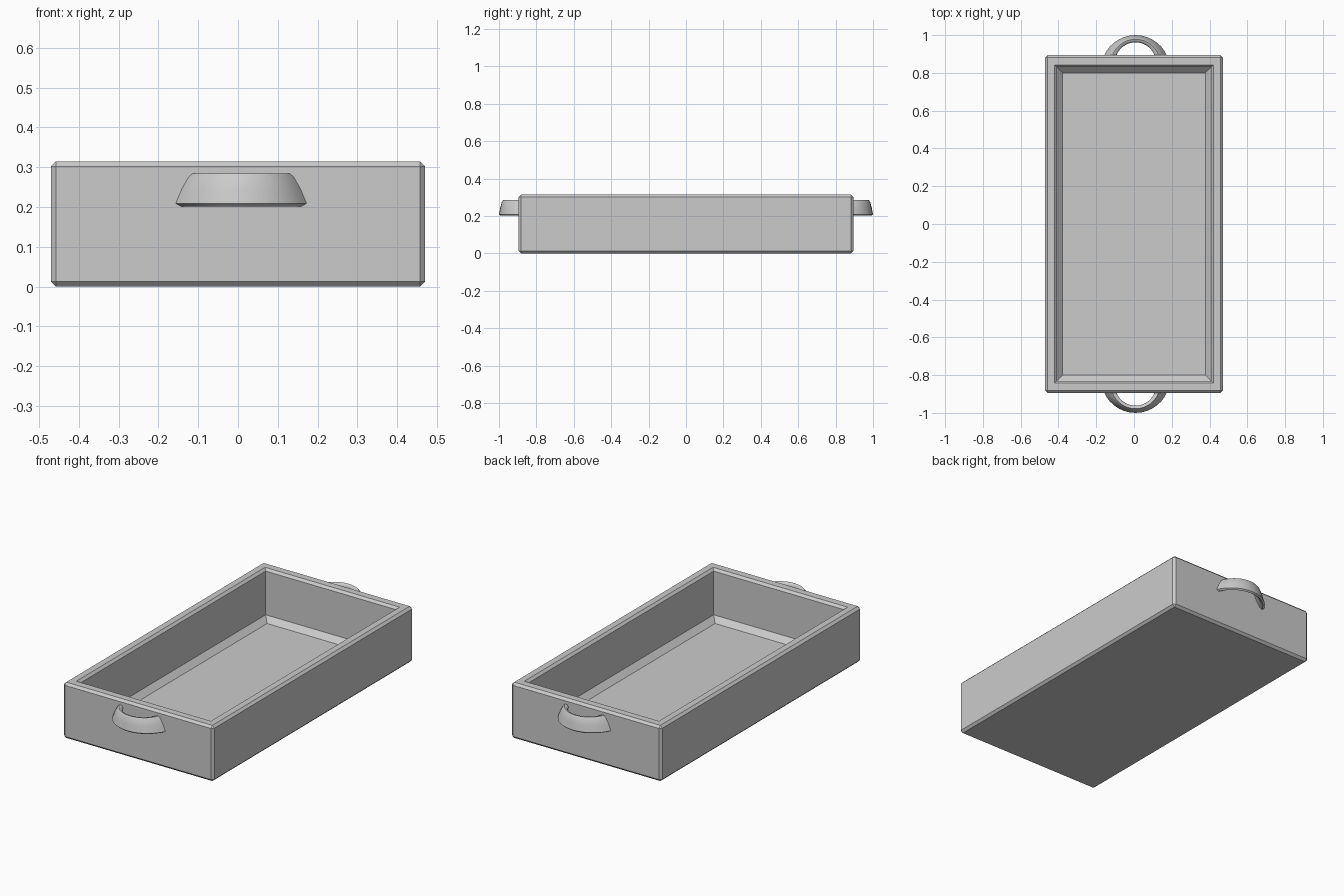
import bpy, bmesh, math

if "Cube" in bpy.data.objects:
    bpy.data.objects.remove(bpy.data.objects["Cube"])

HX, HY, H = 0.47, 0.895, 0.315      # tray outer half sizes and height
IX, IY, FLOOR = 0.408, 0.83, 0.025  # inner wall half sizes and floor level


def finish(bm, name):
    bmesh.ops.recalc_face_normals(bm, faces=bm.faces)
    mesh = bpy.data.meshes.new(name)
    bm.to_mesh(mesh)
    bm.free()
    obj = bpy.data.objects.new(name, mesh)
    bpy.context.collection.objects.link(obj)
    return obj


def bevel(bm, edges, width):
    bmesh.ops.bevel(bm, geom=edges, offset=width, offset_type='OFFSET',
                    segments=1, profile=0.5, affect='EDGES')


def make_tray():
    # Open box: block with its top inset and pushed down
    bm = bmesh.new()
    bmesh.ops.create_cube(bm, size=1)
    for v in bm.verts:
        v.co = (v.co.x * 2 * HX, v.co.y * 2 * HY, (v.co.z + 0.5) * H)
    top = max(bm.faces, key=lambda f: f.calc_center_median().z)
    bmesh.ops.inset_region(bm, faces=[top], thickness=0.05)
    for v in top.verts:
        v.co.x = math.copysign(IX, v.co.x)
        v.co.y = math.copysign(IY, v.co.y)
    rim_edges = list(top.edges)
    floor = bmesh.ops.extrude_discrete_faces(bm, faces=[top])["faces"][0]
    for v in floor.verts:
        v.co.z = FLOOR
    # Wide chamfer round the floor, narrow chamfer on rim and outer edges
    bevel(bm, list(floor.edges), 0.03)

    def is_narrow(e):
        a, b = e.verts[0].co, e.verts[1].co
        outer = all(abs(abs(p.x) - HX) < 1e-4 and abs(abs(p.y) - HY) < 1e-4 for p in (a, b))
        rim = all(abs(abs(p.x) - IX) < 1e-4 and abs(p.z - H) < 1e-4 for p in (a, b))
        return outer or rim
    bevel(bm, [e for e in bm.edges if is_narrow(e)], 0.013)
    return finish(bm, "tray")


# Handle cross-section: (half width at the wall, reach from the wall, z)
SECTION = [(0.165, 0.105, 0.209), (0.150, 0.098, 0.245), (0.133, 0.090, 0.275),
           (0.122, 0.083, 0.285), (0.108, 0.074, 0.283), (0.100, 0.067, 0.272),
           (0.115, 0.075, 0.240), (0.138, 0.088, 0.208), (0.152, 0.097, 0.202)]


def make_handle(name, side, steps=14):
    # Each section point sweeps a circular arc from wall to wall
    bm = bmesh.new()
    rings = []
    for i in range(steps + 1):
        ring = []
        for a, d, z in SECTION:
            r = (a * a + d * d) / (2 * d)
            half = math.acos((r - d) / r) * 1.04   # ends sink into the wall
            t = half * (2 * i / steps - 1)
            ring.append(bm.verts.new((0.008 + r * math.sin(t),
                                      side * (HY + d - r + r * math.cos(t)), z)))
        rings.append(ring)
    n = len(SECTION)
    for r0, r1 in zip(rings, rings[1:]):
        for j in range(n):
            k = (j + 1) % n
            bm.faces.new((r0[j], r0[k], r1[k], r1[j]))
    bm.faces.new(rings[0])
    bm.faces.new(rings[-1])
    obj = finish(bm, name)
    bpy.ops.object.select_all(action='DESELECT')
    obj.select_set(True)
    bpy.context.view_layer.objects.active = obj
    bpy.ops.object.shade_smooth_by_angle(angle=math.radians(50))


make_tray()
make_handle("front_handle", -1)
make_handle("back_handle", 1)
